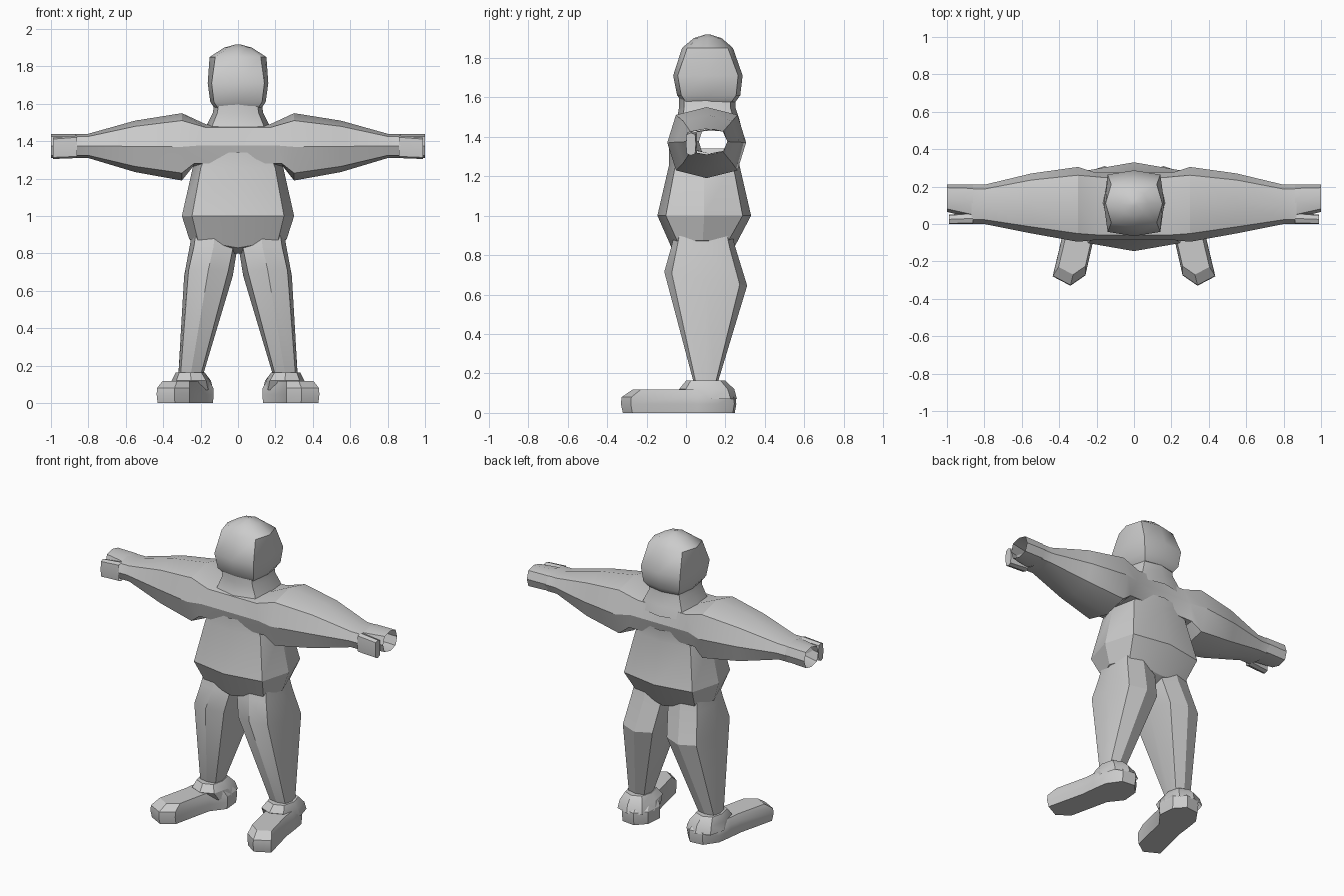
import bpy, bmesh, math

if "Cube" in bpy.data.objects:
    bpy.data.objects.remove(bpy.data.objects["Cube"])


def loft(name, rings, cap_start=False, cap_end=False, mirror=False, smooth=28):
    """Skin a list of equal-length point rings into one object."""
    bm = bmesh.new()
    rows = [[bm.verts.new(p) for p in r] for r in rings]
    n = len(rows[0])
    for a, b in zip(rows, rows[1:]):
        for i in range(n):
            j = (i + 1) % n
            bm.faces.new((a[i], a[j], b[j], b[i]))
    if cap_start:
        bm.faces.new(rows[0])
    if cap_end:
        bm.faces.new(rows[-1])
    bmesh.ops.recalc_face_normals(bm, faces=bm.faces)
    if mirror:
        geo = bm.verts[:] + bm.edges[:] + bm.faces[:]
        dup = bmesh.ops.duplicate(bm, geom=geo)["geom"]
        for v in dup:
            if isinstance(v, bmesh.types.BMVert):
                v.co.x *= -1
        bmesh.ops.reverse_faces(bm, faces=[f for f in dup if isinstance(f, bmesh.types.BMFace)])
    me = bpy.data.meshes.new(name)
    bm.to_mesh(me)
    bm.free()
    ob = bpy.data.objects.new(name, me)
    bpy.context.collection.objects.link(ob)
    bpy.ops.object.select_all(action='DESELECT')
    ob.select_set(True)
    bpy.context.view_layer.objects.active = ob
    bpy.ops.object.shade_smooth_by_angle(angle=math.radians(smooth))
    return ob


def octagon(c):
    """Unit eight-sided section, c sets how square the corners are."""
    return [(0, -1), (c, -c), (1, 0), (c, c), (0, 1), (-c, c), (-1, 0), (-c, -c)]


def level(z, cx, hx, y0, y1, c=0.82, dip=0, tilt=0):
    """Horizontal ring; dip lowers the middle, tilt lowers the back."""
    cy, hy = (y0 + y1) / 2, (y1 - y0) / 2
    return [(cx + hx * u, cy + hy * v, z - dip * (1 - abs(u)) - tilt * v)
            for u, v in octagon(c)]


def upright(x, y0, y1, z0, z1, c=0.78, lean=0):
    """Ring across the arm at x; lean moves the upper points along x."""
    cy, hy, cz, hz = (y0 + y1) / 2, (y1 - y0) / 2, (z0 + z1) / 2, (z1 - z0) / 2
    return [(x + lean * v, cy + hy * u, cz + hz * v) for u, v in octagon(c)]


# torso
loft("torso", [
    level(0.80, 0, 0.10, 0.02, 0.17),
    level(0.875, 0, 0.26, -0.07, 0.24, dip=0.045),
    level(1.00, 0, 0.30, -0.145, 0.33),
    level(1.26, 0, 0.242, -0.085, 0.27),
    level(1.34, 0, 0.20, -0.085, 0.28)], cap_start=True)

# chest with both arms as one continuous skin
half = [
    upright(0.205, -0.085, 0.275, 1.265, 1.49, 0.86, -0.035),
    upright(0.30, -0.095, 0.305, 1.19, 1.55),
    upright(0.55, -0.05, 0.27, 1.235, 1.51),
    upright(0.80, 0.00, 0.21, 1.31, 1.44),
    upright(0.87, 0.00, 0.21, 1.31, 1.44)]
other = [[(-x, y, z) for x, y, z in r] for r in reversed(half)]
loft("chest_and_arms", other + half)

# hands: open palm tube and a separate thumb
loft("palm", [
    upright(0.86, 0.03, 0.21, 1.315, 1.44),
    upright(1.00, 0.065, 0.21, 1.31, 1.44)], mirror=True)
loft("thumb", [
    upright(0.86, 0.0, 0.06, 1.31, 1.43, 0.85),
    upright(0.99, 0.0, 0.05, 1.305, 1.42, 0.85)], cap_end=True, mirror=True)

# neck
loft("neck", [
    level(1.43, 0, 0.185, -0.07, 0.285),
    level(1.49, 0, 0.165, -0.045, 0.27),
    level(1.55, 0, 0.135, -0.035, 0.25),
    level(1.61, 0, 0.125, -0.035, 0.25)])

# head
loft("head", [
    level(1.575, 0, 0.125, -0.02, 0.25, 0.85),
    level(1.61, 0, 0.148, -0.045, 0.275, 0.87),
    level(1.71, 0, 0.162, -0.065, 0.287, 0.87),
    level(1.85, 0, 0.152, -0.02, 0.238, 0.80),
    level(1.90, 0, 0.075, 0.04, 0.18, 0.72),
    level(1.917, 0, 0.015, 0.095, 0.125, 0.72)],
    cap_start=True, cap_end=True, smooth=35)

# legs
loft("legs", [
    level(0.90, 0.128, 0.12, -0.06, 0.235),
    level(0.84, 0.13, 0.128, -0.075, 0.25),
    level(0.68, 0.158, 0.13, -0.11, 0.31, tilt=0.035),
    level(0.15, 0.253, 0.066, 0.04, 0.16)], mirror=True)

# feet: splayed outline with narrower sole and bevelled top
sole = [(0.34, -0.33), (0.435, -0.28), (0.375, -0.03), (0.365, 0.06), (0.35, 0.16),
        (0.29, 0.245), (0.20, 0.255), (0.14, 0.19), (0.13, 0.08), (0.20, -0.01), (0.26, -0.275)]


def foot(z, s, shift=0):
    return [(0.26 + (x - 0.26) * s, shift + y * s, z) for x, y in sole]


loft("feet", [foot(0, 0.97), foot(0.045, 1.0), foot(0.08, 0.99), foot(0.118, 0.82)],
     cap_start=True, cap_end=True, mirror=True)

# heel and ankle collar
loft("ankles", [
    level(0.07, 0.247, 0.115, 0.0, 0.258, 0.76),
    level(0.12, 0.25, 0.105, -0.035, 0.245, 0.76),
    level(0.163, 0.255, 0.078, 0.0, 0.20, 0.76)], cap_end=True, mirror=True)
